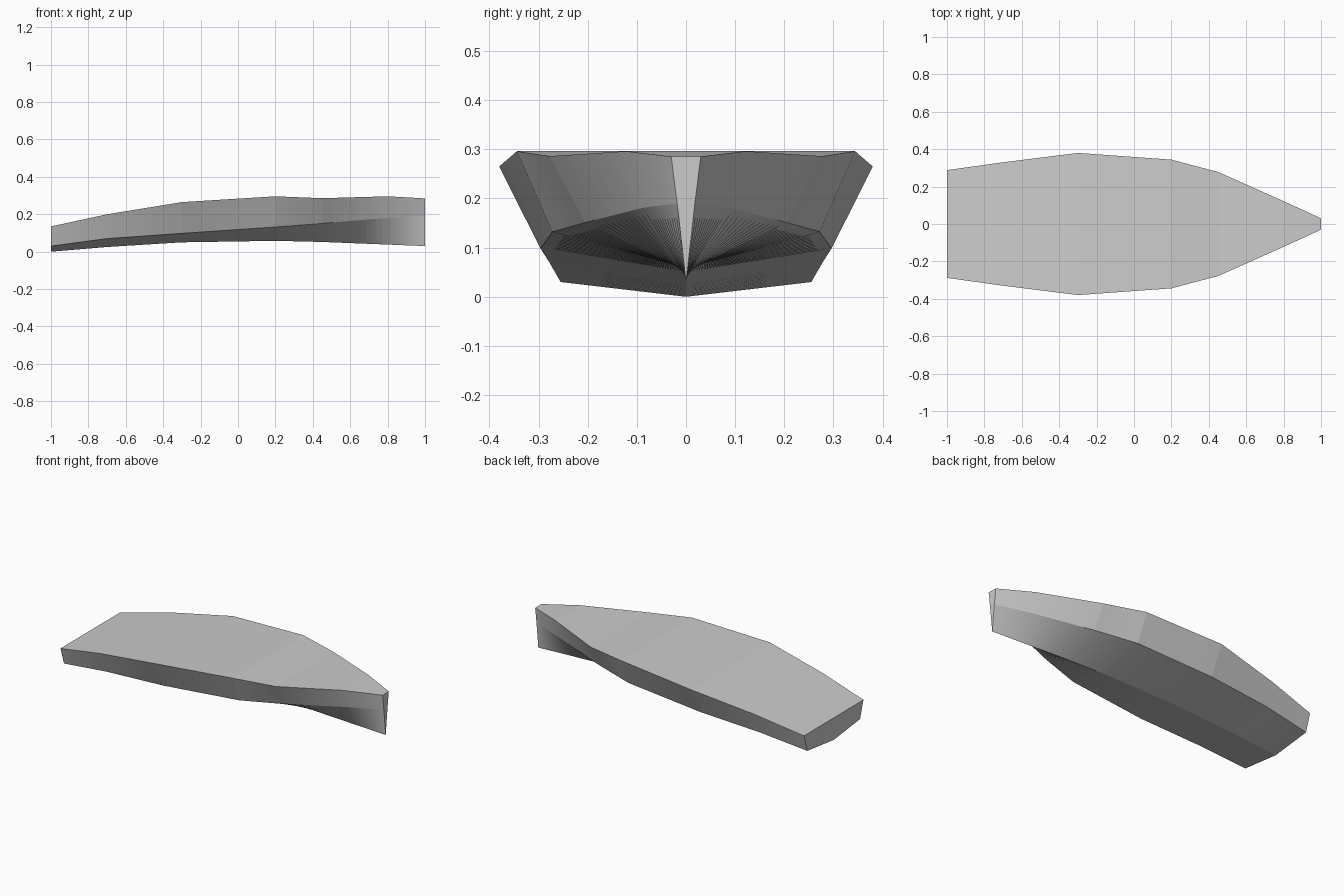
import bpy, bmesh

if "Cube" in bpy.data.objects:
    bpy.data.objects.remove(bpy.data.objects["Cube"])

# Hull stations: x, keel z, chine y, chine z, deck edge y, deck edge z
STATIONS = [
    (-1.00, 0.000, 0.255, 0.030, 0.288, 0.135),
    (-0.70, 0.025, 0.278, 0.070, 0.330, 0.200),
    (-0.30, 0.050, 0.296, 0.098, 0.380, 0.265),
    (0.20, 0.058, 0.272, 0.132, 0.344, 0.296),
    (0.45, 0.052, 0.205, 0.151, 0.278, 0.286),
    (0.80, 0.038, 0.088, 0.181, 0.122, 0.296),
    (1.00, 0.030, 0.018, 0.190, 0.030, 0.285),
]
STEPS = 12


def section(x, keel, cy, cz, sy, sz):
    """Closed cross-section, running from port deck edge round the keel."""
    return [(x, sy, sz), (x, cy, cz), (x, 0, keel), (x, -cy, cz), (x, -sy, sz)]


# Fine stations between the main frames
rows = []
for a, b in zip(STATIONS, STATIONS[1:]):
    for i in range(STEPS):
        t = i / STEPS
        rows.append([p + (q - p) * t for p, q in zip(a, b)])
rows.append(list(STATIONS[-1]))

# Loft the bottom, sides and flat deck, then close transom and stem
bm = bmesh.new()
rings = [[bm.verts.new(p) for p in section(*r)] for r in rows]
for r, s in zip(rings, rings[1:]):
    for j in range(5):
        k = (j + 1) % 5
        bm.faces.new((r[j], r[k], s[k], s[j]))
bm.faces.new(rings[0])
bm.faces.new(rings[-1])
bmesh.ops.recalc_face_normals(bm, faces=bm.faces)

mesh = bpy.data.meshes.new("boat_hull")
bm.to_mesh(mesh)
bm.free()
hull = bpy.data.objects.new("boat_hull", mesh)
bpy.context.collection.objects.link(hull)
